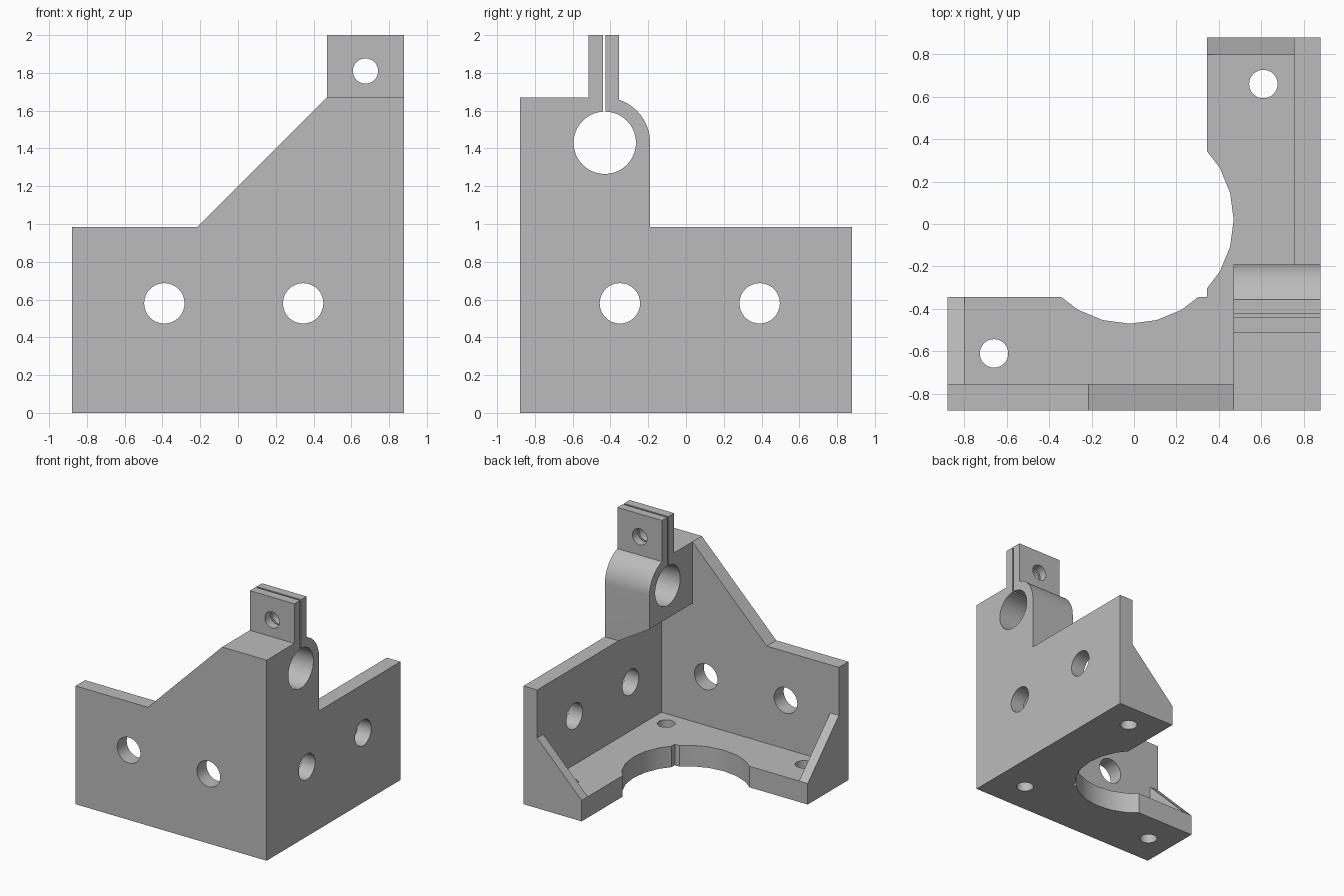
import bpy, bmesh, math
from mathutils import Vector

cube = bpy.data.objects.get("Cube")
if cube:
    bpy.data.objects.remove(cube, do_unlink=True)

grey = bpy.data.materials.new("plain grey")
grey.use_nodes = True
colour = (0.5, 0.5, 0.5, 1)
grey.diffuse_color = colour
grey.node_tree.nodes["Principled BSDF"].inputs["Base Color"].default_value = colour

H = 0.88      # half width of the bracket
W = 0.755     # inner face of the walls
E = 0.345     # inner edge of the base legs
C = 0.47      # inner face of the clamp
LOW, HIGH, BASE = 0.985, 1.67, 0.175
BORE_Y, BORE_Z = -0.43, 1.43


def place(axis, u, v, d):
    """Map profile coordinates (u, v) and depth d along the given axis."""
    return Vector({"x": (d, u, v), "y": (u, d, v), "z": (u, v, d)}[axis])


def prism(name, profile, axis, start, end):
    bm = bmesh.new()
    low = [bm.verts.new(place(axis, u, v, start)) for u, v in profile]
    high = [bm.verts.new(place(axis, u, v, end)) for u, v in profile]
    bm.faces.new(low)
    bm.faces.new(high)
    n = len(profile)
    for i in range(n):
        j = (i + 1) % n
        bm.faces.new((low[i], low[j], high[j], high[i]))
    bmesh.ops.recalc_face_normals(bm, faces=bm.faces)
    mesh = bpy.data.meshes.new(name)
    bm.to_mesh(mesh)
    bm.free()
    mesh.materials.append(grey)
    obj = bpy.data.objects.new(name, mesh)
    bpy.context.collection.objects.link(obj)
    return obj


def rect(u0, u1, v0, v1):
    return [(u0, v0), (u1, v0), (u1, v1), (u0, v1)]


def arc(u, v, r, a0, a1, steps):
    angles = [math.radians(a0 + (a1 - a0) * i / steps) for i in range(steps + 1)]
    return [(u + r * math.cos(a), v + r * math.sin(a)) for a in angles]


def hole(axis, u, v, r, start, end, sides=32):
    return prism("hole_cutter", arc(u, v, r, 0, 360, sides)[:-1], axis, start, end)


def combine(target, other, operation):
    mod = target.modifiers.new(operation.lower(), "BOOLEAN")
    mod.operation, mod.solver, mod.object = operation, "EXACT", other
    bpy.context.view_layer.objects.active = target
    bpy.ops.object.modifier_apply(modifier=mod.name)
    bpy.data.objects.remove(other, do_unlink=True)


# Front wall with its sloped shoulder
bracket = prism("corner_bracket", [(-H, 0), (H, 0), (H, HIGH), (C, HIGH),
                                   (C - HIGH + LOW, LOW), (-H, LOW)], "y", -H, -W)

# Side wall and L-shaped base
solids = [
    prism("left_wall", rect(-H, H, 0, LOW), "x", W, H),
    prism("base", [(-H, -H), (H, -H), (H, H), (E, H), (E, -E), (-H, -E)], "z", 0, BASE),
]

# Gussets at the two free ends
solids.append(prism("back_gusset", [(E, 0), (H, 0), (H, BASE + W - E), (W, BASE + W - E),
                                    (E, BASE)], "y", 0.8, H))
solids.append(prism("right_gusset", [(-E, 0), (-H, 0), (-H, BASE + W - E),
                                     (-W, BASE + W - E), (-E, BASE)], "x", -H, -0.8))

# Clamp block with rounded back and split tab
round_back = arc(BORE_Y, BORE_Z, 0.24, 0, 71.5, 16)
clamp = prism("clamp", [(-H, 0.7), (-0.19, 0.7)] + round_back +
              [(-0.355, 2), (-0.515, 2), (-0.515, HIGH), (-H, HIGH)], "x", C, H)

# Sloped underside of the clamp
combine(clamp, prism("underside_cutter", [(C - 0.1, 0.5), (W, 0.5), (W, LOW), (C, 1.158),
                                          (C - 0.1, 1.158)], "y", -1, 0), "DIFFERENCE")
solids.append(clamp)

for solid in solids:
    combine(bracket, solid, "UNION")

# Round cutout in the base, clamp bore, slot and screw holes
cutters = [
    hole("z", -0.02, 0.02, 0.49, -0.1, BASE + 0.1, 24),
    hole("x", BORE_Y, BORE_Z, 0.165, C - 0.1, 1, 64),
    prism("slot_cutter", rect(-0.44, -0.425, BORE_Z, 2.1), "x", C - 0.1, 1),
    hole("y", 0.675, 1.81, 0.067, -0.6, -0.3),
]
for p in (-0.39, 0.345):
    cutters.append(hole("y", p, 0.58, 0.107, -1, -0.7))
    cutters.append(hole("x", -p if p < 0 else -0.35, 0.58, 0.107, 0.7, 1))
for x, y in ((-0.66, -0.61), (0.61, -0.61), (0.61, 0.66)):
    cutters.append(hole("z", x, y, 0.067, -0.1, BASE + 0.1))
for cutter in cutters:
    combine(bracket, cutter, "DIFFERENCE")

# Merge flat regions, then smooth only the curved surfaces
bm = bmesh.new()
bm.from_mesh(bracket.data)
bmesh.ops.remove_doubles(bm, verts=bm.verts, dist=0.0005)
bmesh.ops.dissolve_limit(bm, angle_limit=math.radians(1), verts=bm.verts, edges=bm.edges)
bm.to_mesh(bracket.data)
bm.free()
bpy.ops.object.select_all(action="DESELECT")
bracket.select_set(True)
bpy.context.view_layer.objects.active = bracket
bpy.ops.object.shade_smooth_by_angle(angle=math.radians(30))
